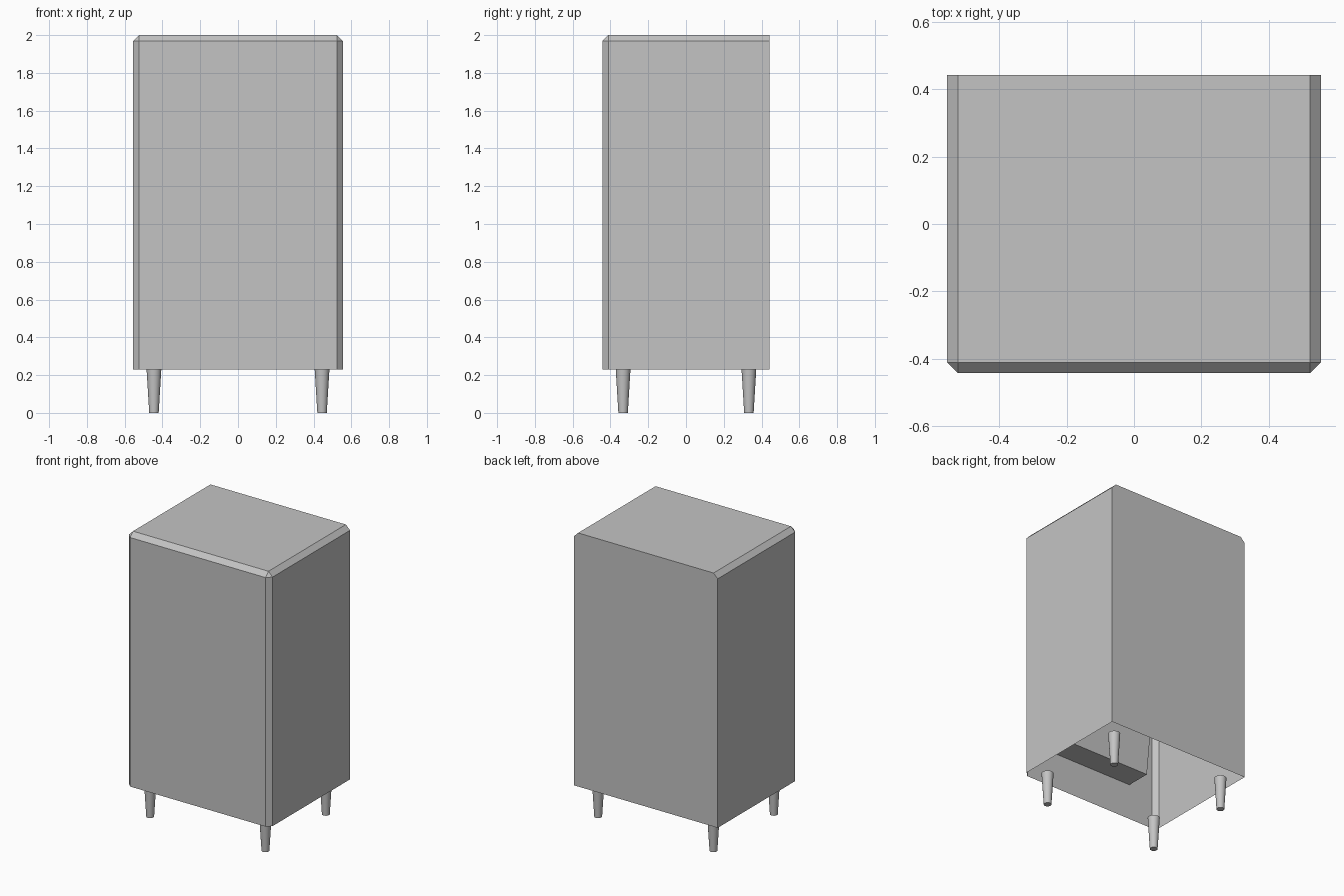
import bpy, bmesh

cube = bpy.data.objects.get("Cube")
if cube:
    bpy.data.objects.remove(cube, do_unlink=True)

grey = bpy.data.materials.new("plain_grey")
grey.use_nodes = True
colour = (0.55, 0.55, 0.55, 1)
grey.diffuse_color = colour
grey.node_tree.nodes["Principled BSDF"].inputs["Base Color"].default_value = colour

HX, HY, BASE, TOP = 0.555, 0.443, 0.23, 2.0


def add_object(name, bm):
    mesh = bpy.data.meshes.new(name)
    bm.to_mesh(mesh)
    bm.free()
    mesh.materials.append(grey)
    obj = bpy.data.objects.new(name, mesh)
    bpy.context.collection.objects.link(obj)
    return obj


def box(low, high):
    bm = bmesh.new()
    bmesh.ops.create_cube(bm, size=1)
    for v in bm.verts:
        v.co = [l + (c + 0.5) * (h - l) for c, l, h in zip(v.co, low, high)]
    return bm


# Cabinet shell: chamfered front and top side edges, square back, open underneath
bm = box((-HX, -HY, BASE), (HX, HY, TOP))
edges = []
for e in bm.edges:
    mid = (e.verts[0].co + e.verts[1].co) / 2
    at_front, at_top = mid.y < -HY + 0.01, mid.z > TOP - 0.01
    at_side = abs(mid.x) > HX - 0.01
    if at_front + at_top + at_side == 2 and abs(mid.y - HY) > 0.01 and mid.z > BASE + 0.01:
        edges.append(e)
bmesh.ops.bevel(bm, geom=edges, offset=0.032, offset_type='OFFSET', segments=1,
                profile=0.5, affect='EDGES')
bm.normal_update()
bmesh.ops.delete(bm, geom=[f for f in bm.faces if f.normal.z < -0.9], context='FACES')
add_object("cabinet_shell", bm)

# Compartment on the inside of the front wall, widening slightly upwards
bm = box((-0.33, -HY + 0.004, 0.48), (0.33, -0.265, 1.2))
for v in bm.verts:
    if v.co.z > 1:
        v.co.x *= 1.2
add_object("inner_compartment", bm)

# Four tapered round legs
for sx, side in ((1, "left"), (-1, "right")):
    for sy, end in ((-1, "front"), (1, "back")):
        bm = bmesh.new()
        bmesh.ops.create_cone(bm, cap_ends=True, segments=24, radius1=0.025,
                              radius2=0.039, depth=BASE)
        leg = add_object(f"{end}_{side}_leg", bm)
        leg.location = (sx * 0.445, sy * 0.333, BASE / 2)
        bpy.ops.object.select_all(action='DESELECT')
        leg.select_set(True)
        bpy.context.view_layer.objects.active = leg
        bpy.ops.object.shade_smooth_by_angle()
